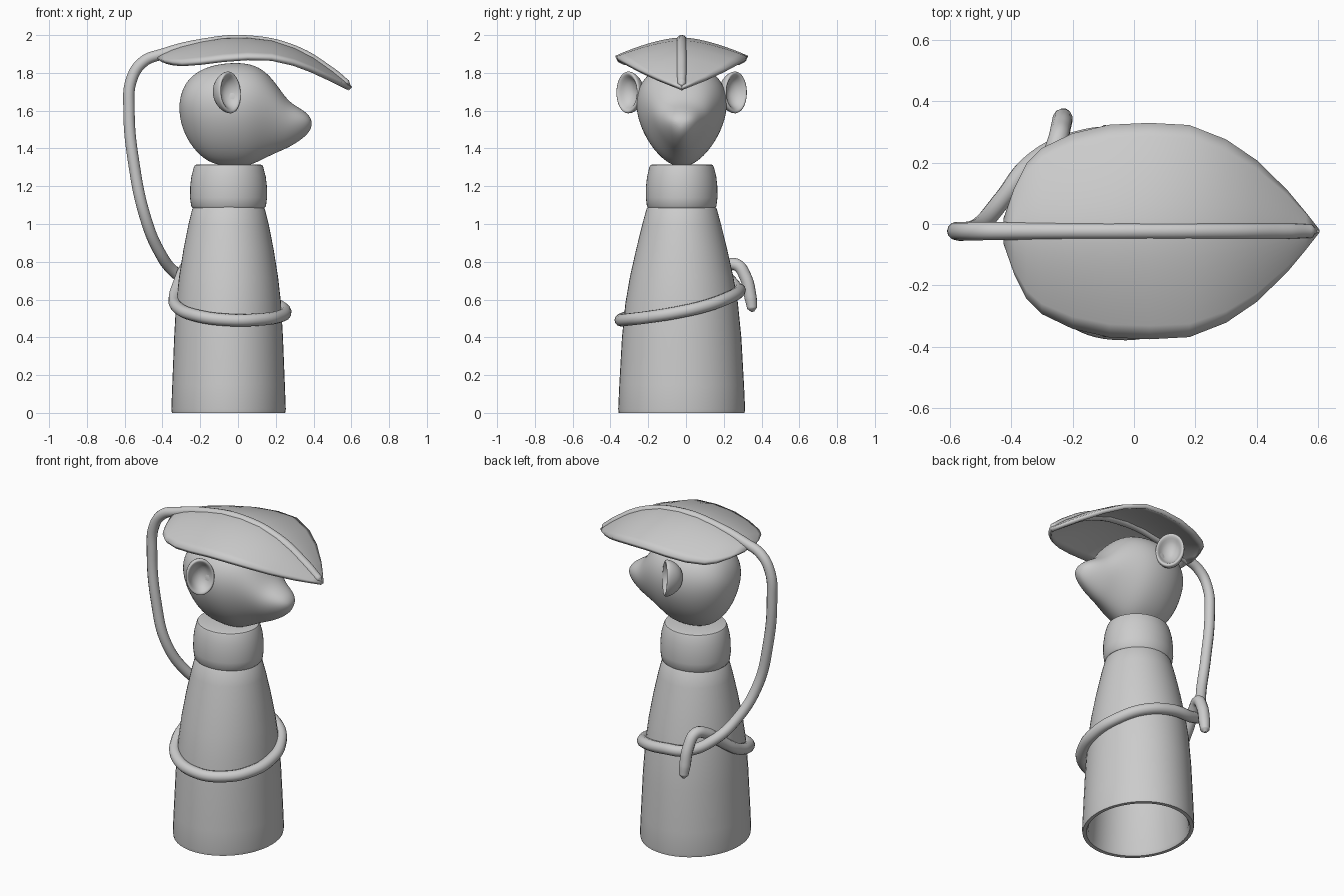
import bpy, bmesh, math
from mathutils import Matrix, Vector

cube = bpy.data.objects.get("Cube")
if cube:
    bpy.data.objects.remove(cube, do_unlink=True)

grey = bpy.data.materials.new("plain_grey")
grey.use_nodes = True
COLOUR = (0.6, 0.6, 0.6, 1)
grey.diffuse_color = COLOUR
grey.node_tree.nodes["Principled BSDF"].inputs["Base Color"].default_value = COLOUR
CY = -0.023  # symmetry plane of the figure


def finish(obj, angle=40):
    if not obj.data.materials:
        obj.data.materials.append(grey)
    bpy.ops.object.select_all(action="DESELECT")
    obj.select_set(True)
    bpy.context.view_layer.objects.active = obj
    bpy.ops.object.shade_smooth_by_angle(angle=math.radians(angle))


def loft(name, rings, subsurf=0, angle=40):
    """Skin a list of equal-length point rings and close both ends."""
    bm = bmesh.new()
    rows = [[bm.verts.new(p) for p in ring] for ring in rings]
    n = len(rows[0])
    for a, b in zip(rows, rows[1:]):
        for i in range(n):
            bm.faces.new((a[i], a[(i + 1) % n], b[(i + 1) % n], b[i]))
    bm.faces.new(rows[0])
    bm.faces.new(rows[-1])
    bmesh.ops.recalc_face_normals(bm, faces=bm.faces)
    mesh = bpy.data.meshes.new(name)
    bm.to_mesh(mesh)
    bm.free()
    obj = bpy.data.objects.new(name, mesh)
    bpy.context.collection.objects.link(obj)
    finish(obj, angle)
    if subsurf:
        obj.modifiers.new("smooth", "SUBSURF").levels = subsurf
        obj.modifiers["smooth"].render_levels = subsurf
    return obj


def ellipse(rx, ry, z, n=48):
    angles = [math.tau * i / n for i in range(n)]
    return [Vector((rx * math.cos(t), ry * math.sin(t), z)) for t in angles]


def tube(name, points, depth):
    """Round tube through (x, y, z, radius factor) points."""
    data = bpy.data.curves.new(name, "CURVE")
    data.dimensions = "3D"
    data.bevel_depth = depth
    data.bevel_resolution = 4
    data.resolution_u = 8
    data.use_fill_caps = True
    spline = data.splines.new("BEZIER")
    spline.bezier_points.add(len(points) - 1)
    for bp, (x, y, z, r) in zip(spline.bezier_points, points):
        bp.co = (x, y, z)
        bp.radius = r
        bp.handle_left_type = bp.handle_right_type = "AUTO"
    obj = bpy.data.objects.new(name, data)
    bpy.context.collection.objects.link(obj)
    bpy.ops.object.select_all(action="DESELECT")
    obj.select_set(True)
    bpy.context.view_layer.objects.active = obj
    bpy.ops.object.convert(target="MESH")
    finish(bpy.context.object, 60)


# Hollow body: (x radius, y radius, height), inner wall first
body = [(.01, .01, 1.04), (.15, .15, 1.03), (.24, .26, .55), (.27, .3, .02), (.28, .31, 0),
        (.3, .333, 0), (.303, .336, .02), (.298, .33, .15), (.288, .316, .4), (.278, .298, .58),
        (.262, .274, .72), (.238, .24, .87), (.212, .208, 1.0), (.192, .186, 1.08), (.18, .175, 1.095)]
loft("body", [[p + Vector((-.05, CY, 0)) for p in ellipse(*r)] for r in body])

# Collar
collar = [(.15, 1.085), (.19, 1.085), (.198, 1.095), (.204, 1.14), (.203, 1.2), (.197, 1.25),
          (.184, 1.3), (.178, 1.312), (.165, 1.316), (.02, 1.316)]
loft("collar", [[p + Vector((-.05, CY, 0)) for p in ellipse(r, r * .93, z)] for r, z in collar])

# Head with snout: (x, low, high, half width) of egg-shaped slices
head = [(-.311, 1.59, 1.64, .025), (-.295, 1.5, 1.72, .1), (-.245, 1.405, 1.79, .165),
        (-.16, 1.32, 1.838, .215), (-.05, 1.3, 1.857, .24), (.05, 1.3, 1.855, .23),
        (.13, 1.34, 1.825, .195), (.2, 1.375, 1.75, .155), (.26, 1.4, 1.655, .12),
        (.32, 1.435, 1.618, .093), (.37, 1.475, 1.585, .06), (.391, 1.515, 1.548, .02)]
slices = []
for x, low, high, w in head:
    mid, half = (low + high) / 2, (high - low) / 2
    slices.append([Vector((x, CY + w * p.x * (1 + .25 * p.y), mid + half * p.y))
                   for p in ellipse(1, 1, 0, 24)])
loft("head", slices, 2, 180)

# Cupped ears, turned half forward
ear = [(.01, -.06), (.05, -.052), (.085, -.015), (.1, .025), (.098, .042), (.086, .044),
       (.074, .03), (.055, 0), (.01, -.015)]
for name, side in (("ear_front", -1), ("ear_back", 1)):
    axis = Vector((.72, side * .69, .05)).normalized()
    up = (Vector((-.12, 0, 1)) - axis * axis.dot(Vector((-.12, 0, 1)))).normalized()
    turn = Matrix((up.cross(axis), up, axis)).transposed()
    centre = Vector((-.07, CY + side * .26, 1.695))
    loft(name, [[turn @ p + centre for p in ellipse(r * .84, r * 1.14, z, 24)]
                for r, z in ear], 1, 180)

# Leaf hat: (x, half width, edge height, ridge height)
leaf = [(-.425, .04, 1.875, 1.89), (-.39, .14, 1.865, 1.905), (-.35, .22, 1.86, 1.923),
        (-.3, .27, 1.857, 1.94), (-.2, .318, 1.865, 1.965), (-.08, .346, 1.88, 1.985),
        (.05, .352, 1.89, 1.988), (.18, .345, 1.887, 1.972), (.3, .298, 1.86, 1.932),
        (.4, .23, 1.822, 1.88), (.5, .132, 1.775, 1.81), (.56, .06, 1.745, 1.762),
        (.603, .005, 1.722, 1.728)]
bm = bmesh.new()
HALF = 8
rows = []
for x, w, edge, ridge in leaf:
    steps = [i / HALF for i in range(-HALF, HALF + 1)]
    rows.append([bm.verts.new((x, CY + w * s, edge + (ridge - edge) * (1 - abs(s) ** 1.6)))
                 for s in steps])
for a, b in zip(rows, rows[1:]):
    for i in range(2 * HALF):
        bm.faces.new((a[i], b[i], b[i + 1], a[i + 1]))
mesh = bpy.data.meshes.new("leaf_hat")
bm.to_mesh(mesh)
bm.free()
hat = bpy.data.objects.new("leaf_hat", mesh)
bpy.context.collection.objects.link(hat)
finish(hat, 50)
thick = hat.modifiers.new("thickness", "SOLIDIFY")
thick.thickness = .025
thick.offset = -1

# Midrib running into the stem, round the body and over itself into a hook
vine = [(.592, CY, 1.732, .2), (.575, CY, 1.742, .75), (.5, CY, 1.798, .9), (.3, CY, 1.918, .9),
        (.05, CY, 1.972, .9), (-.2, CY, 1.952, .9), (-.4, CY, 1.9, .95), (-.5, CY, 1.86, 1),
        (-.562, CY, 1.77, 1), (-.577, CY, 1.6, 1), (-.548, CY, 1.3, 1), (-.495, 0, 1.05, 1),
        (-.42, .09, .86, 1), (-.33, .2, .74, 1.05), (-.2, .265, .665, 1.1), (-.05, .282, .645, 1.1),
        (.12, .225, .61, 1.1), (.22, .1, .565, 1.1), (.25, -.03, .535, 1.1), (.22, -.18, .51, 1.1),
        (.12, -.3, .495, 1.1), (-.05, -.345, .492, 1.1), (-.22, -.285, .515, 1.1),
        (-.315, -.15, .555, 1.1), (-.335, -.02, .605, 1.1), (-.31, .1, .69, 1.1),
        (-.275, .2, .77, 1.1), (-.25, .265, .785, 1.1), (-.238, .315, .72, 1.1),
        (-.232, .342, .61, 1.1), (-.23, .35, .555, .9), (-.23, .353, .535, .25)]
tube("stem", vine, .03)
